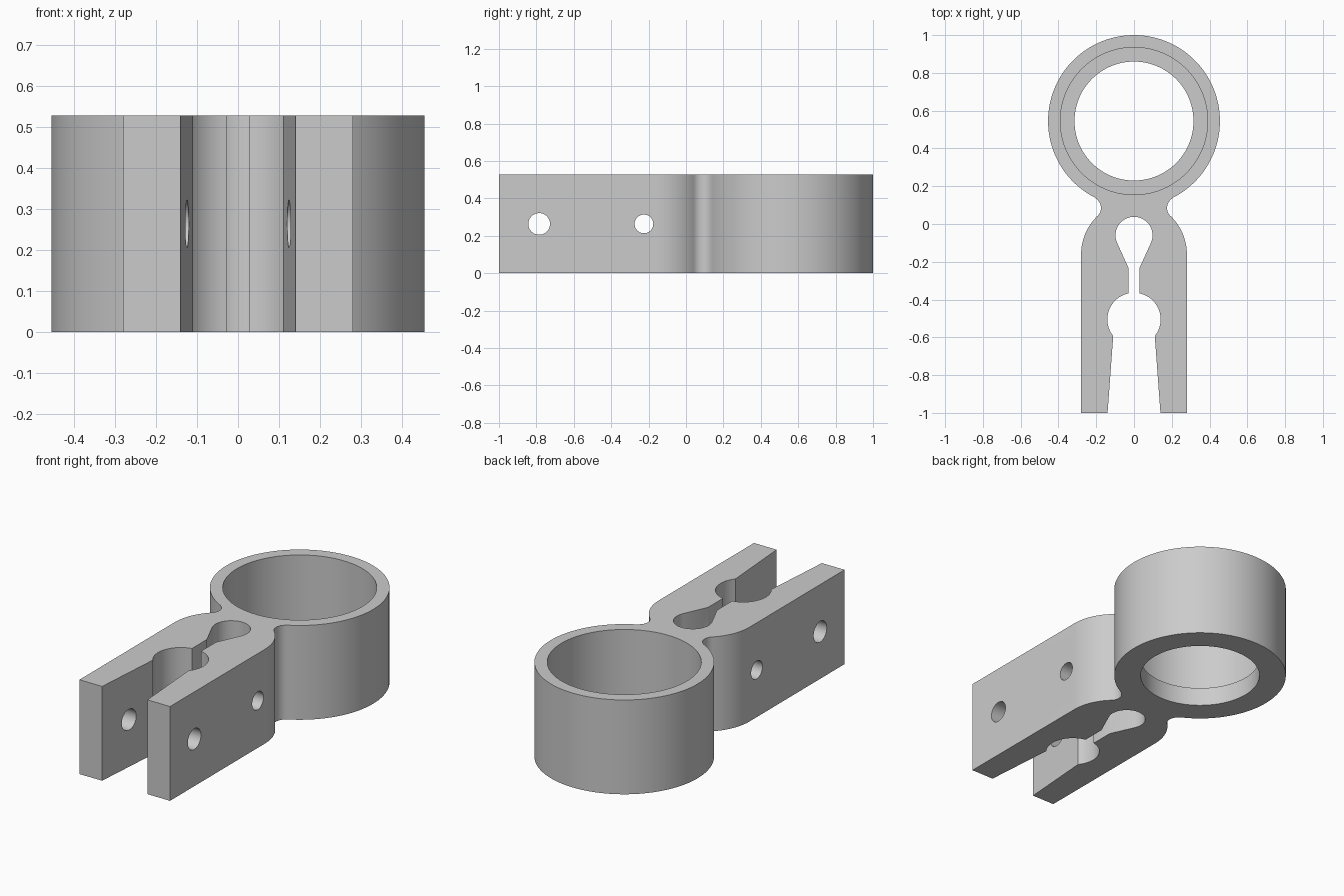
import bpy, bmesh
from math import sin, cos, radians, pi
from mathutils import Matrix

if "Cube" in bpy.data.objects:
    bpy.data.objects.remove(bpy.data.objects["Cube"])

HEIGHT = 0.527
RING_Y = 0.545


def arc(cx, cy, r, start, end, steps):
    """Points along an arc, angles in degrees."""
    angles = [radians(start + (end - start) * i / steps) for i in range(steps + 1)]
    return [(cx + r * cos(a), cy + r * sin(a)) for a in angles]


def add_object(name, bm):
    mesh = bpy.data.meshes.new(name)
    bm.normal_update()
    bm.to_mesh(mesh)
    bm.free()
    obj = bpy.data.objects.new(name, mesh)
    bpy.context.collection.objects.link(obj)
    return obj


def cylinder(name, radius, depth, centre, sideways=False, sides=96):
    bm = bmesh.new()
    place = Matrix.Translation(centre)
    if sideways:
        place = place @ Matrix.Rotation(pi / 2, 4, 'Y')
    bmesh.ops.create_cone(bm, cap_ends=True, segments=sides, radius1=radius,
                          radius2=radius, depth=depth, matrix=place)
    obj = add_object(name, bm)
    obj.hide_render = True
    return obj


# Left half of the outline: ring, neck fillet, shoulder, arm, then the slot
half = arc(0, RING_Y, 0.455, 90, -62.9, 56)
half += arc(0.235, 0.085, 0.06, 117.1, 226.2, 14)
half += arc(0, -0.16, 0.28, 46.2, 0, 12)
half += [(0.28, -1), (0.14, -1)]
half += arc(0, -0.505, 0.141, -38.7, 78.5, 20)
half += [(0.028, -0.235)]
half += arc(0, -0.06, 0.098, -24.5, 90, 22)
outline = half + [(-x, y) for x, y in reversed(half[1:-1])]

# Clip body: outline extruded to full height
bm = bmesh.new()
base = bm.faces.new([bm.verts.new((x, y, 0)) for x, y in outline])
grown = bmesh.ops.extrude_face_region(bm, geom=[base])["geom"]
bmesh.ops.translate(bm, vec=(0, 0, HEIGHT),
                    verts=[v for v in grown if isinstance(v, bmesh.types.BMVert)])
bmesh.ops.recalc_face_normals(bm, faces=bm.faces)
clip = add_object("ring_clip_body", bm)

# Stepped bore of the ring and the cross holes through both arms
cutters = [
    cylinder("ring_bore", 0.39, 1, (0, RING_Y, 0.605)),
    cylinder("lip_bore", 0.315, 1, (0, RING_Y, 0.2)),
    cylinder("front_bolt_hole", 0.058, 1, (0, -0.785, HEIGHT / 2), True, 48),
    cylinder("rear_bolt_hole", 0.05, 1, (0, -0.225, HEIGHT / 2), True, 48),
]

bpy.ops.object.select_all(action='DESELECT')
bpy.context.view_layer.objects.active = clip
clip.select_set(True)
for cutter in cutters:
    cut = clip.modifiers.new(cutter.name, 'BOOLEAN')
    cut.operation = 'DIFFERENCE'
    cut.solver = 'EXACT'
    cut.object = cutter
    bpy.ops.object.modifier_apply(modifier=cut.name)
    bpy.data.objects.remove(cutter)

# Plain grey finish, smooth on the curved walls
grey = bpy.data.materials.new("light_grey")
grey.use_nodes = True
colour = (0.6, 0.6, 0.6, 1)
grey.diffuse_color = colour
grey.node_tree.nodes["Principled BSDF"].inputs["Base Color"].default_value = colour
clip.data.materials.clear()
clip.data.materials.append(grey)
for face in clip.data.polygons:
    face.material_index = 0
bpy.ops.object.shade_smooth_by_angle(angle=radians(25))
